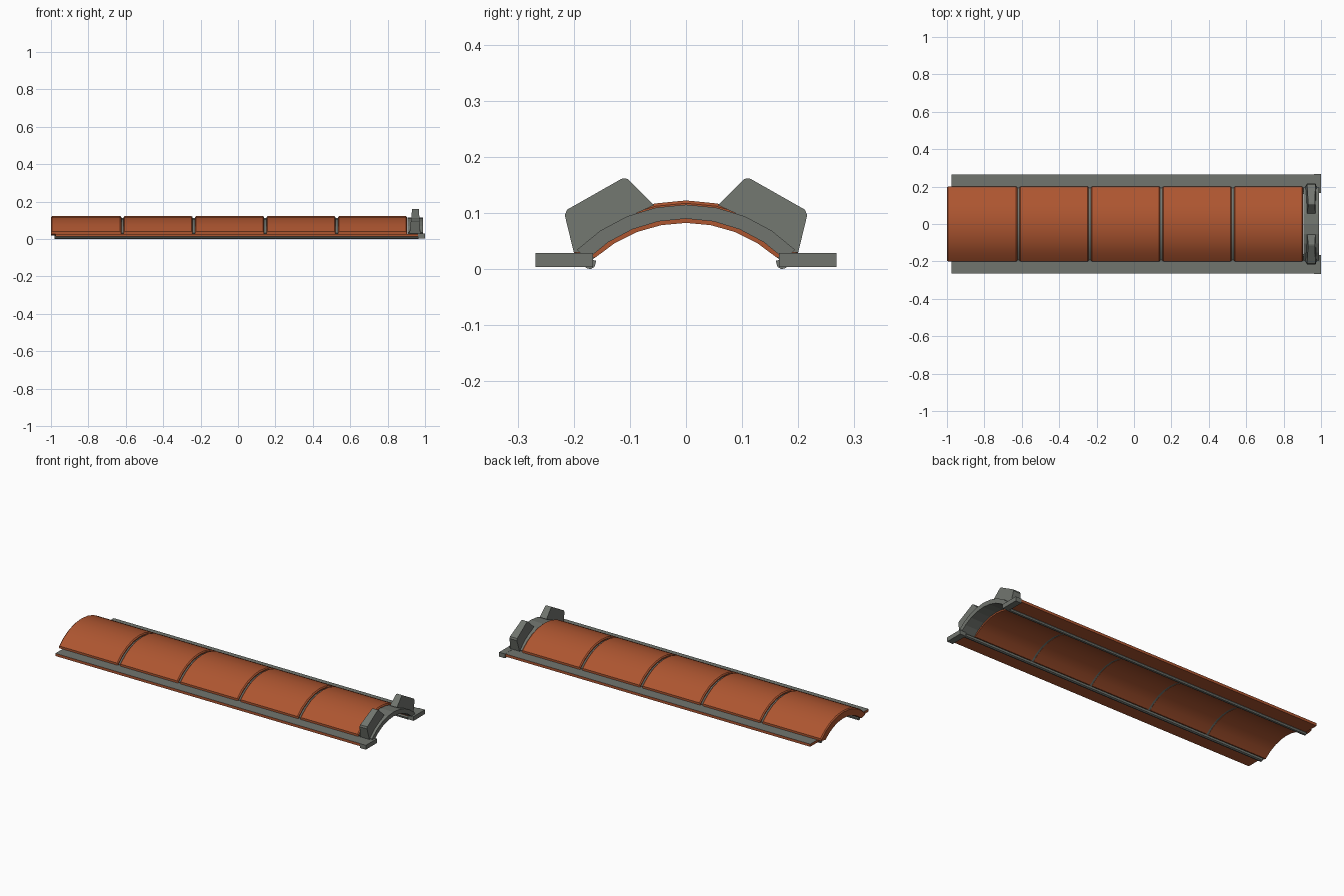
import bpy, bmesh, math

if "Cube" in bpy.data.objects:
    bpy.data.objects.remove(bpy.data.objects["Cube"])


def material(name, rgb):
    m = bpy.data.materials.new(name)
    m.diffuse_color = (*rgb, 1)
    m.use_nodes = True
    m.node_tree.nodes["Principled BSDF"].inputs["Base Color"].default_value = m.diffuse_color
    return m


ORANGE = material("burnt orange", (0.42, 0.092, 0.03))
GRAY = material("warm gray", (0.165, 0.178, 0.158))
CZ = -0.16  # height of the arch centre


def arc(r, half, n=8):
    """Points (y, z) of an arc over the x axis, from -y to +y."""
    out = []
    for i in range(n + 1):
        a = math.radians(-half + 2 * half * i / n)
        out.append((r * math.sin(a), CZ + r * math.cos(a)))
    return out


def arch(ro, ri, foot=False):
    """Closed cross-section of an arched shell, optionally with upright feet."""
    outer, inner = arc(ro, 45), arc(ri, 42 if foot else 45)
    if foot:
        y = outer[-1][0]
        outer = [(-y, 0.027)] + outer + [(y, 0.027)]
    return outer + inner[::-1]


def loft(name, rings, mats, smooth=False, rule=None):
    """Solid through (x, profile) rings; rule(face) picks the material."""
    bm = bmesh.new()
    loops = [[bm.verts.new((x, y, z)) for y, z in prof] for x, prof in rings]
    n = len(loops[0])
    for a, b in zip(loops, loops[1:]):
        for i in range(n):
            j = (i + 1) % n
            bm.faces.new((a[i], a[j], b[j], b[i]))
    bm.faces.new(loops[0][::-1])
    bm.faces.new(loops[-1])
    bmesh.ops.recalc_face_normals(bm, faces=bm.faces)
    bm.normal_update()
    if rule:
        for f in bm.faces:
            f.material_index = rule(f)
    me = bpy.data.meshes.new(name)
    bm.to_mesh(me)
    bm.free()
    for m in mats:
        me.materials.append(m)
    if smooth:
        me.shade_smooth()
        me.set_sharp_from_angle(angle=math.radians(30))
    ob = bpy.data.objects.new(name, me)
    bpy.context.collection.objects.link(ob)
    return ob


def mirrored(prof, s):
    return [(s * y, z) for y, z in prof]


def rect(y0, y1, z0, z1):
    return [(y0, z0), (y1, z0), (y1, z1), (y0, z1)]


# Arched roof panels with softened ends, and the recessed joints between them
pitch, start = 0.382, -1.0
full, slim = arch(0.2825, 0.2425, True), arch(0.2775, 0.2425, True)
for i in range(5):
    x0 = start + i * pitch + (0.006 if i else 0)
    x1 = start + (i + 1) * pitch - 0.006
    loft(f"arch_panel_{i + 1}",
         [(x0, slim), (x0 + 0.006, full), (x1 - 0.006, full), (x1, slim)],
         [ORANGE], smooth=True)
    if i:
        xj = start + i * pitch
        loft(f"panel_joint_{i}", [(xj - 0.008, arch(0.272, 0.244)),
                                  (xj + 0.008, arch(0.272, 0.244))], [GRAY], smooth=True)

# Profiles of the end clamp block and of the inner rail (right side)
block = [(0.057, 0.114), (0.103, 0.160), (0.108, 0.162), (0.115, 0.161), (0.212, 0.106),
         (0.216, 0.096), (0.200, 0.030), (0.185, 0.030), (0.150, 0.068), (0.105, 0.092)]
rail = [(0.160, 0.015), (0.163, 0.004), (0.170, 0.0), (0.178, 0.002), (0.182, 0.01), (0.180, 0.02)]


def leaned(ob):
    """Narrow the block towards its top."""
    for v in ob.data.vertices:
        t = max(0.0, (v.co.z - 0.03) / 0.13)
        v.co.x += 0.014 * t if v.co.x < 0.95 else -0.008 * t


for s, side in ((-1, "front"), (1, "back")):
    # Long side flange: gray on top, orange on edge and underside
    loft(f"{side}_flange", [(x, mirrored(rect(0.172, 0.265, 0.013, 0.028), s)) for x in (-0.975, 0.965)],
         [ORANGE, GRAY], rule=lambda f: 1 if f.normal.z > 0.5 else 0)
    # Inner rail under the panel edge
    loft(f"{side}_inner_rail", [(x, mirrored(rail, s)) for x in (-0.98, 0.965)], [GRAY])
    # End bracket foot
    loft(f"{side}_bracket_foot", [(x, mirrored(rect(0.166, 0.268, 0.004, 0.029), s)) for x in (0.963, 1.0)],
         [GRAY])
    # End bracket clamp block
    leaned(loft(f"{side}_clamp_block", [(x, mirrored(block, s)) for x in (0.917, 0.975)], [GRAY]))

# End bracket arch
loft("end_bracket_arch", [(x, arch(0.275, 0.25)) for x in (0.905, 0.988)], [GRAY])
